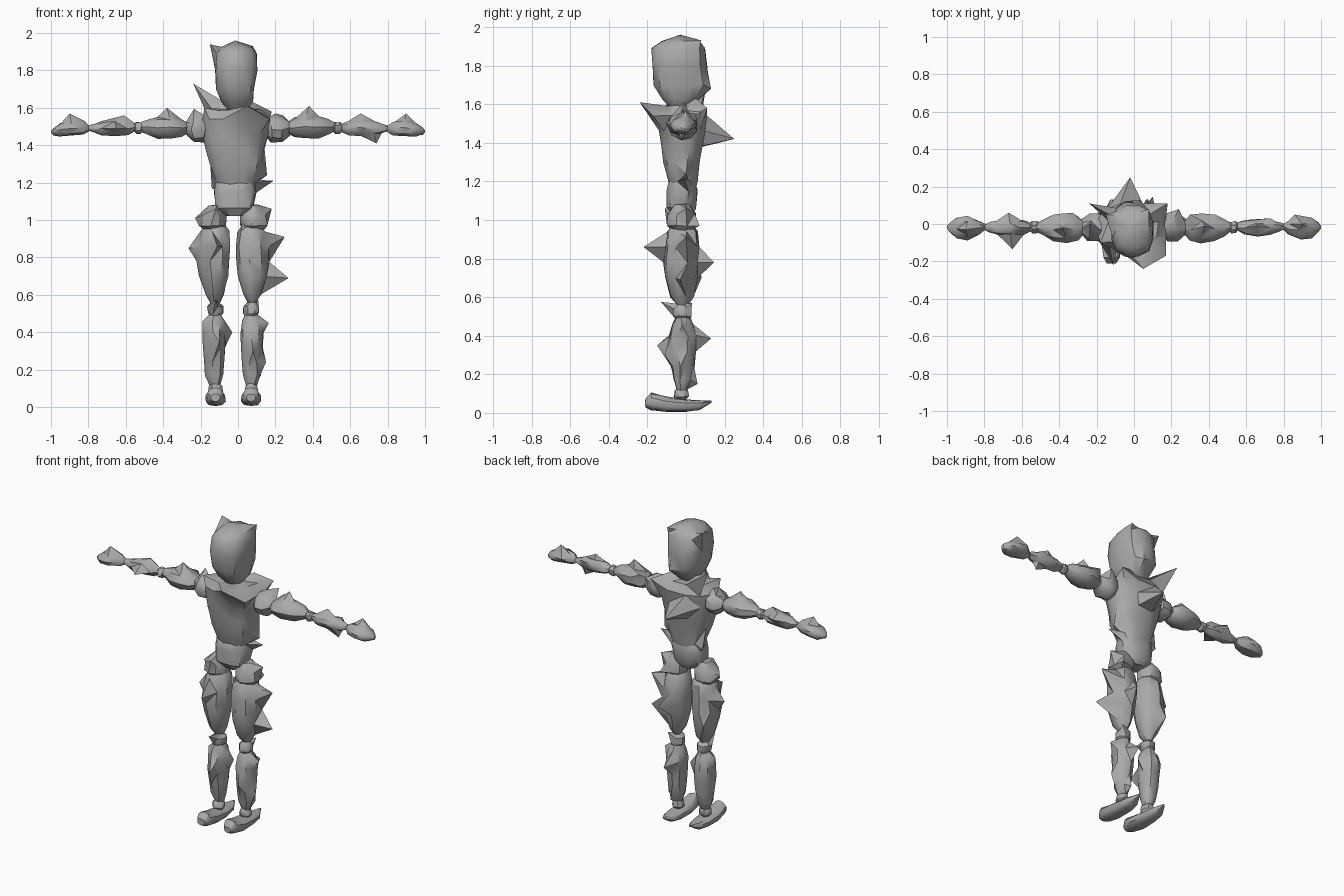
import bpy, bmesh, math, random
from mathutils import Vector

random.seed(4)
grey = bpy.data.materials.new("stone_grey")
grey.diffuse_color = (0.4, 0.4, 0.4, 1)


def loft(name, axis, rings, spikes=(), sides=10, power=2.0, jitter=0.004):
    """Skin rings (t, a_min, a_max, b_min, b_max) along an axis, then pull vertices out to spike tips."""
    bm = bmesh.new()

    def place(t, a, b):
        return {"x": (t, a, b), "y": (a, t, b), "z": (a, b, t)}[axis]

    loops = []
    for t, a0, a1, b0, b1 in rings:
        loop = []
        for i in range(sides):
            ang = 2 * math.pi * (i + 0.5) / sides
            c, s = math.cos(ang), math.sin(ang)
            a = (a0 + a1) / 2 + (a1 - a0) / 2 * math.copysign(abs(c) ** (2 / power), c)
            b = (b0 + b1) / 2 + (b1 - b0) / 2 * math.copysign(abs(s) ** (2 / power), s)
            p = [v + random.uniform(-jitter, jitter) for v in place(t, a, b)]
            loop.append(bm.verts.new(p))
        loops.append(loop)
    for lo, hi in zip(loops, loops[1:]):
        for i in range(sides):
            j = (i + 1) % sides
            bm.faces.new((lo[i], lo[j], hi[j], hi[i]))
    for loop in (loops[0], loops[-1]):
        mid = sum((v.co for v in loop), Vector()) / sides
        tip = bm.verts.new(mid)
        for i in range(sides):
            bm.faces.new((loop[i], loop[(i + 1) % sides], tip))
    bm.verts.ensure_lookup_table()
    for tip in spikes:
        tip = Vector(tip)
        min(bm.verts, key=lambda v: (v.co - tip).length).co = tip
    bmesh.ops.recalc_face_normals(bm, faces=bm.faces[:])
    bmesh.ops.triangulate(bm, faces=bm.faces[:])
    mesh = bpy.data.meshes.new(name)
    bm.to_mesh(mesh)
    bm.free()
    mesh.materials.append(grey)
    obj = bpy.data.objects.new(name, mesh)
    bpy.context.collection.objects.link(obj)
    bpy.ops.object.select_all(action="DESELECT")
    bpy.context.view_layer.objects.active = obj
    obj.select_set(True)
    bpy.ops.object.shade_smooth_by_angle(angle=math.radians(40))


# Head, blocky with a jagged crown
loft("head", "z", [
    (1.59, -0.06, 0.05, -0.09, 0.03), (1.63, -0.09, 0.08, -0.13, 0.07),
    (1.70, -0.12, 0.09, -0.17, 0.12), (1.80, -0.125, 0.105, -0.18, 0.11),
    (1.89, -0.12, 0.105, -0.17, 0.10), (1.925, -0.09, 0.08, -0.13, 0.07)],
    [(-0.15, 0.05, 1.94), (-0.015, -0.03, 1.96), (0.08, 0.08, 1.93), (-0.02, -0.18, 1.89), (0.03, 0.13, 1.68)],
    sides=12, power=2.5)

# Torso, tapering to the waist, with shoulder, chest and back spikes
loft("torso", "z", [
    (1.14, -0.09, 0.08, -0.07, 0.05), (1.20, -0.12, 0.10, -0.09, 0.06),
    (1.30, -0.155, 0.135, -0.12, 0.07), (1.38, -0.175, 0.145, -0.13, 0.085),
    (1.46, -0.195, 0.165, -0.14, 0.10), (1.54, -0.195, 0.175, -0.15, 0.11),
    (1.59, -0.14, 0.13, -0.12, 0.08)],
    [(-0.24, 0.11, 1.73), (0.05, -0.24, 1.61), (-0.02, 0.25, 1.42), (0.18, 0.11, 1.58),
     (0.17, -0.17, 1.54), (-0.18, -0.10, 1.60), (0.08, 0.05, 1.63), (0.155, 0.0, 1.24), (-0.14, 0.03, 1.17)],
    sides=12, power=2.6)

# Pelvis
loft("pelvis", "z", [
    (1.025, -0.08, 0.05, -0.07, 0.03), (1.06, -0.12, 0.085, -0.10, 0.05),
    (1.15, -0.13, 0.10, -0.10, 0.06), (1.20, -0.12, 0.09, -0.09, 0.05),
    (1.215, -0.09, 0.07, -0.07, 0.04)],
    [(0.19, -0.01, 1.21)], sides=12, power=2.8)

# Tips of the spikes on each leg part
leg_spikes = {
    "left": {
        "hip": [(-0.23, -0.02, 1.01), (-0.12, -0.11, 1.06)],
        "thigh": [(-0.265, -0.02, 0.85), (-0.11, -0.22, 0.86), (-0.18, 0.08, 0.70)],
        "knee": [(-0.12, -0.13, 0.575)],
        "shin": [(-0.19, -0.03, 0.46), (-0.19, -0.02, 0.36), (-0.10, -0.15, 0.35), (-0.03, 0.0, 0.40)]},
    "right": {
        "hip": [(0.18, 0.0, 1.06), (0.14, 0.07, 0.97)],
        "thigh": [(0.25, 0.0, 0.91), (0.27, -0.03, 0.69), (0.10, 0.145, 0.78), (0.02, -0.08, 0.98)],
        "knee": [(0.11, 0.03, 0.57)],
        "shin": [(0.165, -0.02, 0.45), (0.07, 0.13, 0.385), (0.15, -0.03, 0.24), (0.08, -0.11, 0.30), (0.07, 0.06, 0.15)]}}

for side, cx, s in (("left", -0.12, -1), ("right", 0.07, 1)):
    tips = leg_spikes[side]

    def leg(part, rows, sides=9):
        # Rows are (height, inner reach, outer reach, front, back)
        rings = []
        for z, inn, out, y0, y1 in rows:
            a, b = cx - s * inn, cx + s * out
            rings.append((z, min(a, b), max(a, b), y0, y1))
        loft(f"{side}_{part}", "z", rings, tips.get(part, ()), sides)

    leg("hip", [(0.94, 0.03, 0.06, -0.06, 0.02), (0.97, 0.06, 0.09, -0.10, 0.055),
                (1.03, 0.06, 0.08, -0.10, 0.055), (1.08, 0.03, 0.04, -0.06, 0.02)])
    leg("thigh", [(0.555, 0.02, 0.025, -0.04, 0.01), (0.60, 0.045, 0.055, -0.08, 0.04),
                  (0.70, 0.07, 0.09, -0.11, 0.06), (0.78, 0.08, 0.10, -0.12, 0.07),
                  (0.86, 0.085, 0.095, -0.11, 0.07), (0.94, 0.075, 0.08, -0.10, 0.06),
                  (0.975, 0.05, 0.05, -0.07, 0.03)])
    leg("knee", [(0.475, 0.02, 0.02, -0.04, 0.0), (0.50, 0.045, 0.045, -0.065, 0.03),
                 (0.54, 0.045, 0.045, -0.065, 0.03), (0.565, 0.02, 0.02, -0.04, 0.0)], 8)
    leg("shin", [(0.12, 0.025, 0.03, -0.05, 0.01), (0.17, 0.045, 0.055, -0.065, 0.03),
                 (0.24, 0.05, 0.06, -0.08, 0.045), (0.32, 0.055, 0.065, -0.09, 0.055),
                 (0.40, 0.055, 0.07, -0.09, 0.06), (0.46, 0.05, 0.06, -0.07, 0.04),
                 (0.50, 0.03, 0.03, -0.05, 0.02)])
    leg("ankle", [(0.065, 0.02, 0.02, -0.045, -0.005), (0.085, 0.04, 0.04, -0.065, 0.015),
                  (0.11, 0.035, 0.04, -0.06, 0.015), (0.135, 0.015, 0.015, -0.04, 0.0)], 8)
    # Foot runs along y, thick at the front and pointed behind
    loft(f"{side}_foot", "y", [
        (t, cx - w, cx + w, z0, z1) for t, w, z0, z1 in (
            (-0.21, 0.025, 0.03, 0.07), (-0.18, 0.045, 0.015, 0.105), (-0.10, 0.055, 0.005, 0.085),
            (0.0, 0.05, 0.005, 0.07), (0.07, 0.04, 0.015, 0.065), (0.13, 0.006, 0.052, 0.064))],
        sides=10, power=2.4, jitter=0.002)

# Tips of the spikes on each arm part
arm_spikes = {
    "left": {
        "shoulder": [(-0.235, 0.0, 1.595), (-0.25, -0.09, 1.48)],
        "upper_arm": [(-0.38, -0.02, 1.60), (-0.33, 0.06, 1.53)],
        "forearm": [(-0.65, -0.135, 1.49), (-0.67, 0.06, 1.52), (-0.61, -0.02, 1.56)],
        "hand": [(-0.90, -0.03, 1.57), (-0.82, -0.02, 1.53)]},
    "right": {
        "shoulder": [(0.24, 0.08, 1.56), (0.20, 0.0, 1.57)],
        "upper_arm": [(0.38, -0.01, 1.61), (0.30, 0.05, 1.55)],
        "forearm": [(0.655, -0.01, 1.57), (0.74, -0.02, 1.41), (0.73, 0.03, 1.52)],
        "hand": [(0.90, 0.0, 1.57), (0.86, 0.05, 1.50)]}}

for side, s in (("left", -1), ("right", 1)):
    def arm(part, rows, sides=9):
        # Rows are (distance from centre, front, back, bottom, top)
        loft(f"{side}_{part}", "x", [(s * r[0], *r[1:]) for r in rows],
             arm_spikes[side].get(part, ()), sides)

    arm("shoulder", [(0.15, -0.06, 0.03, 1.44, 1.54), (0.18, -0.09, 0.06, 1.415, 1.56),
                     (0.235, -0.09, 0.06, 1.415, 1.55), (0.275, -0.06, 0.03, 1.45, 1.53)])
    arm("upper_arm", [(0.26, -0.04, 0.01, 1.47, 1.52), (0.30, -0.085, 0.045, 1.445, 1.54),
                      (0.36, -0.10, 0.06, 1.435, 1.56), (0.43, -0.09, 0.055, 1.435, 1.555),
                      (0.48, -0.065, 0.03, 1.46, 1.54), (0.52, -0.04, 0.005, 1.475, 1.52)])
    arm("elbow", [(0.505, -0.03, 0.0, 1.48, 1.51), (0.52, -0.05, 0.015, 1.46, 1.525),
                  (0.545, -0.05, 0.015, 1.46, 1.525), (0.56, -0.03, 0.0, 1.48, 1.51)], 8)
    arm("forearm", [(0.545, -0.035, 0.005, 1.475, 1.51), (0.59, -0.055, 0.02, 1.455, 1.53),
                    (0.66, -0.065, 0.03, 1.45, 1.545), (0.73, -0.055, 0.02, 1.45, 1.53),
                    (0.77, -0.045, 0.01, 1.465, 1.515), (0.80, -0.03, 0.0, 1.48, 1.505)])
    arm("hand", [(0.795, -0.03, 0.0, 1.475, 1.50), (0.83, -0.06, 0.02, 1.455, 1.525),
                 (0.89, -0.085, 0.045, 1.45, 1.535), (0.95, -0.075, 0.035, 1.445, 1.52),
                 (0.985, -0.045, 0.01, 1.455, 1.495), (0.998, -0.025, -0.01, 1.465, 1.48)])
